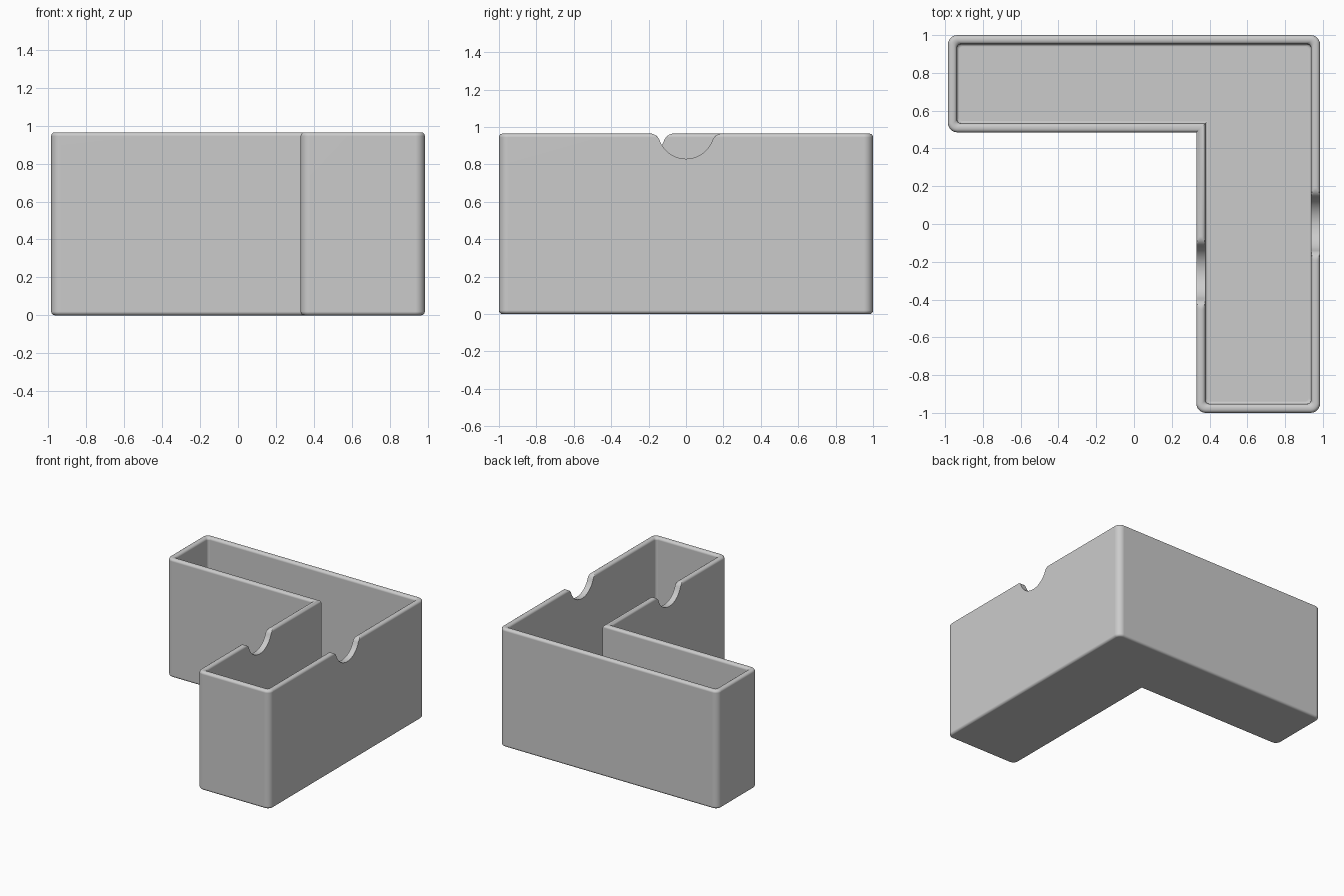
import bpy, bmesh, math
from mathutils import Vector

cube = bpy.data.objects.get("Cube")
if cube:
    bpy.data.objects.remove(cube, do_unlink=True)

HEIGHT, WALL, FLOOR = 0.965, 0.048, 0.05
CORNER, EDGE, FILLET = 0.05, 0.02, 0.013
STEPS = 6

# L-shaped footprint, counter-clockwise; notched walls are named by their first corner
X, ARM_X, ARM_Y = 0.985, 0.33, 0.485
PLAN = [Vector(p) for p in ((ARM_X, -1), (X, -1), (X, 1), (-X, 1), (-X, ARM_Y), (ARM_X, ARM_Y))]
NOTCHED = (1, 5)


def notch_profile():
    """Round-bottomed finger notch blending into the rim, as (along, height) pairs."""
    cz, r, f = 0.98, 0.15, 0.055
    fz = HEIGHT - f
    fy = math.sqrt((r + f) ** 2 - (cz - fz) ** 2)
    meet = math.atan2(cz - fz, fy)
    half = []
    for k in range(11):
        t = -math.pi / 2 + (math.pi / 2 - meet) * k / 10
        half.append((r * math.cos(t), cz + r * math.sin(t)))
    for k in range(1, 9):
        t = math.pi - meet + (meet - math.pi / 2) * k / 8
        half.append((fy + f * math.cos(t), fz + f * math.sin(t)))
    return [(-u, v) for u, v in half[:0:-1]] + half


def outline(inset):
    """Footprint moved inward, as (point, wall top) pairs with rounded outer corners."""
    radius = max(CORNER - inset, 0.02)
    points = []
    for i, p in enumerate(PLAN):
        following = PLAN[(i + 1) % len(PLAN)]
        a = (p - PLAN[i - 1]).normalized()
        b = (following - p).normalized()
        if a.cross(b) < 0:
            points.append((p + (a - b) * inset, HEIGHT))
        else:
            centre = p + (b - a) * (inset + radius)
            for k in range(STEPS + 1):
                t = k / STEPS * math.pi / 2
                points.append((centre + (a * math.sin(t) - b * math.cos(t)) * radius, HEIGHT))
        if i in NOTCHED:
            middle = (p + following) / 2 + Vector((-b.y, b.x)) * inset
            points += [(middle + b * u, top) for u, top in notch_profile()]
    return points


def quarter(cx, cz, r, start, end):
    """Arc of (inset, height) pairs in the wall section."""
    angles = [math.radians(start + (end - start) * k / 4) for k in range(5)]
    return [(cx + r * math.cos(t), cz + r * math.sin(t)) for t in angles]


# Wall section from the underside, over the rim, down to the inner floor
section = quarter(EDGE, EDGE, EDGE, 270, 180)
section += quarter(EDGE, HEIGHT - EDGE, EDGE, 180, 90)
section += quarter(WALL - EDGE, HEIGHT - EDGE, EDGE, 90, 0)
section += quarter(WALL + FILLET, FLOOR + FILLET, FILLET, 180, 270)

# Loft the section around the footprint; the notches hold the rim down
bm = bmesh.new()
rings = [[bm.verts.new((p.x, p.y, min(z, top))) for p, top in outline(d)] for d, z in section]
for low, high in zip(rings, rings[1:]):
    for i in range(len(low)):
        j = (i + 1) % len(low)
        bm.faces.new((low[i], low[j], high[j], high[i]))
bm.faces.new(rings[0][::-1])
bm.faces.new(rings[-1])

mesh = bpy.data.meshes.new("corner_tray")
bm.to_mesh(mesh)
bm.free()
tray = bpy.data.objects.new("corner_tray", mesh)
bpy.context.scene.collection.objects.link(tray)

# One plain colour
grey = bpy.data.materials.new("plain grey")
grey.use_nodes = True
colour = (0.6, 0.6, 0.6, 1)
grey.diffuse_color = colour
grey.node_tree.nodes["Principled BSDF"].inputs["Base Color"].default_value = colour
mesh.materials.append(grey)

# Smooth rounded edges, flat walls
bpy.context.view_layer.objects.active = tray
tray.select_set(True)
bpy.ops.object.shade_smooth_by_angle(angle=math.radians(35))
normals = tray.modifiers.new("flat_walls", "WEIGHTED_NORMAL")
normals.keep_sharp = True
